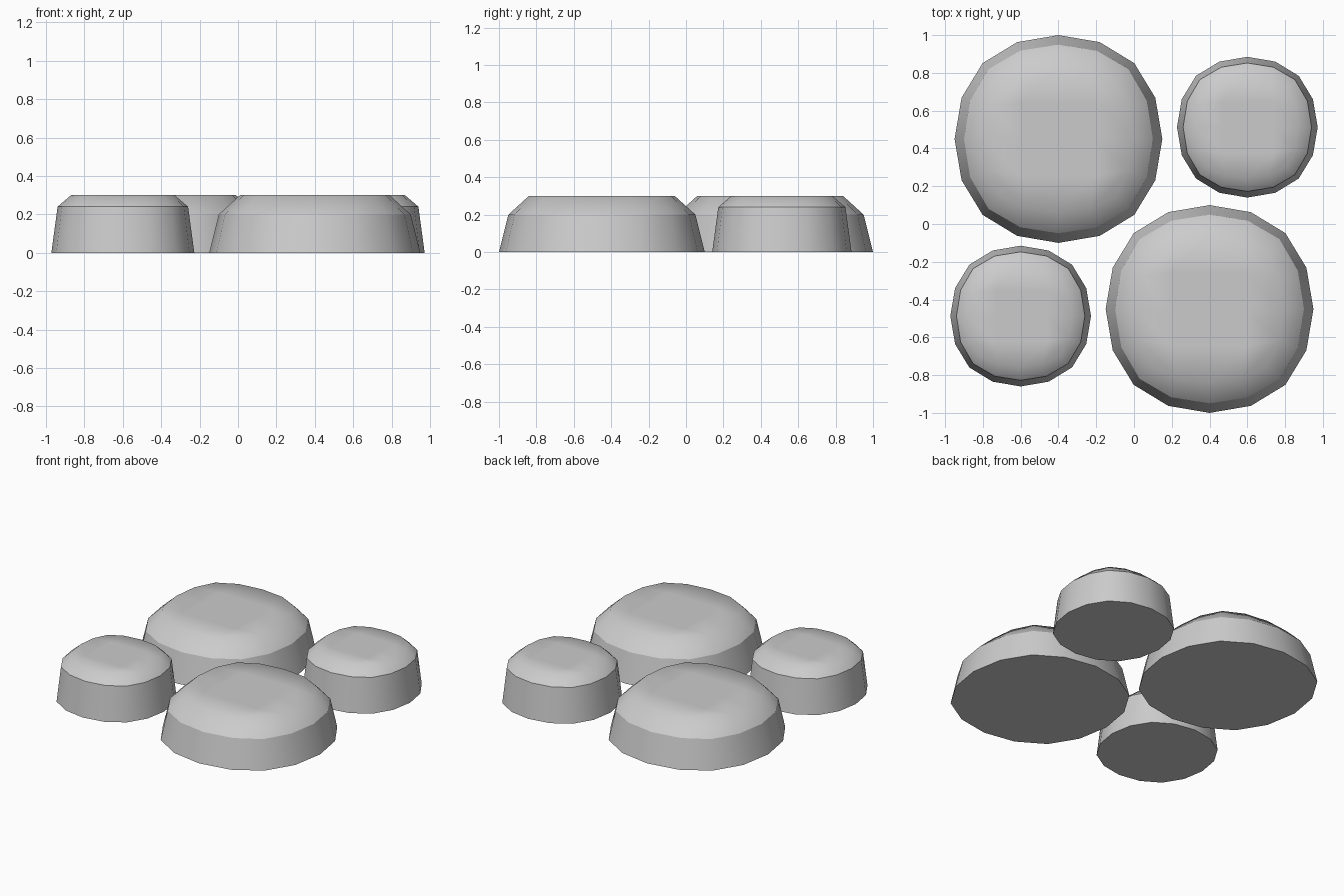
import bpy, bmesh

if "Cube" in bpy.data.objects:
    bpy.data.objects.remove(bpy.data.objects["Cube"])

# One octant-style outline: 16 points, slightly squarer than a circle
def ring(bm, r, z, mid, corner):
    quarter = [(1, 0), (mid[0], mid[1]), (corner, corner), (mid[1], mid[0])]
    pts = []
    for k in range(4):
        for x, y in quarter:
            for _ in range(k):
                x, y = -y, x
            pts.append((x * r, y * r, z))
    return [bm.verts.new(p) for p in pts]

def stone(name, loc, r0, r1, z1, r2, z2):
    bm = bmesh.new()
    base = ring(bm, r0, 0, (0.932, 0.398), 0.73)
    shoulder = ring(bm, r1, z1, (0.935, 0.405), 0.74)
    rim = ring(bm, r2, z2, (0.95, 0.43), 0.775)
    # sloping side and shoulder
    for a, b in ((base, shoulder), (shoulder, rim)):
        for i in range(16):
            j = (i + 1) % 16
            bm.faces.new((a[i], a[j], b[j], b[i]))
    bm.faces.new(base[::-1])
    # flat top as a 4 x 4 grid: 8 inner points around a centre
    h = r2 * 0.5
    inner = [bm.verts.new((x * h, y * h, z2)) for x, y in
             ((1, 0), (1, 1), (0, 1), (-1, 1), (-1, 0), (-1, -1), (0, -1), (1, -1))]
    mid = bm.verts.new((0, 0, z2))
    for k in range(4):
        e, c, n = inner[2 * k], inner[2 * k + 1], inner[(2 * k + 2) % 8]
        o = [rim[(4 * k + i) % 16] for i in range(5)]
        bm.faces.new((o[0], o[1], c, e))
        bm.faces.new((o[1], o[2], o[3], c))
        bm.faces.new((o[3], o[4], n, c))
        bm.faces.new((e, c, n, mid))
    bmesh.ops.recalc_face_normals(bm, faces=bm.faces)
    # smooth shading with creases at the base and shoulder
    for f in bm.faces:
        f.smooth = True
    for loop in (base, shoulder):
        for i in range(16):
            bm.edges.get((loop[i], loop[(i + 1) % 16])).smooth = False
    me = bpy.data.meshes.new(name)
    bm.to_mesh(me)
    bm.free()
    ob = bpy.data.objects.new(name, me)
    ob.location = loc
    bpy.context.collection.objects.link(ob)

# Two large and two small stones
for name, x, y in (("large_stone_back", -0.4, 0.45), ("large_stone_front", 0.4, -0.45)):
    stone(name, (x, y, 0), 0.55, 0.50, 0.20, 0.39, 0.30)
for name, x, y in (("small_stone_right", 0.6, 0.5125), ("small_stone_left", -0.6, -0.4875)):
    stone(name, (x, y, 0), 0.3725, 0.34, 0.24, 0.27, 0.30)
